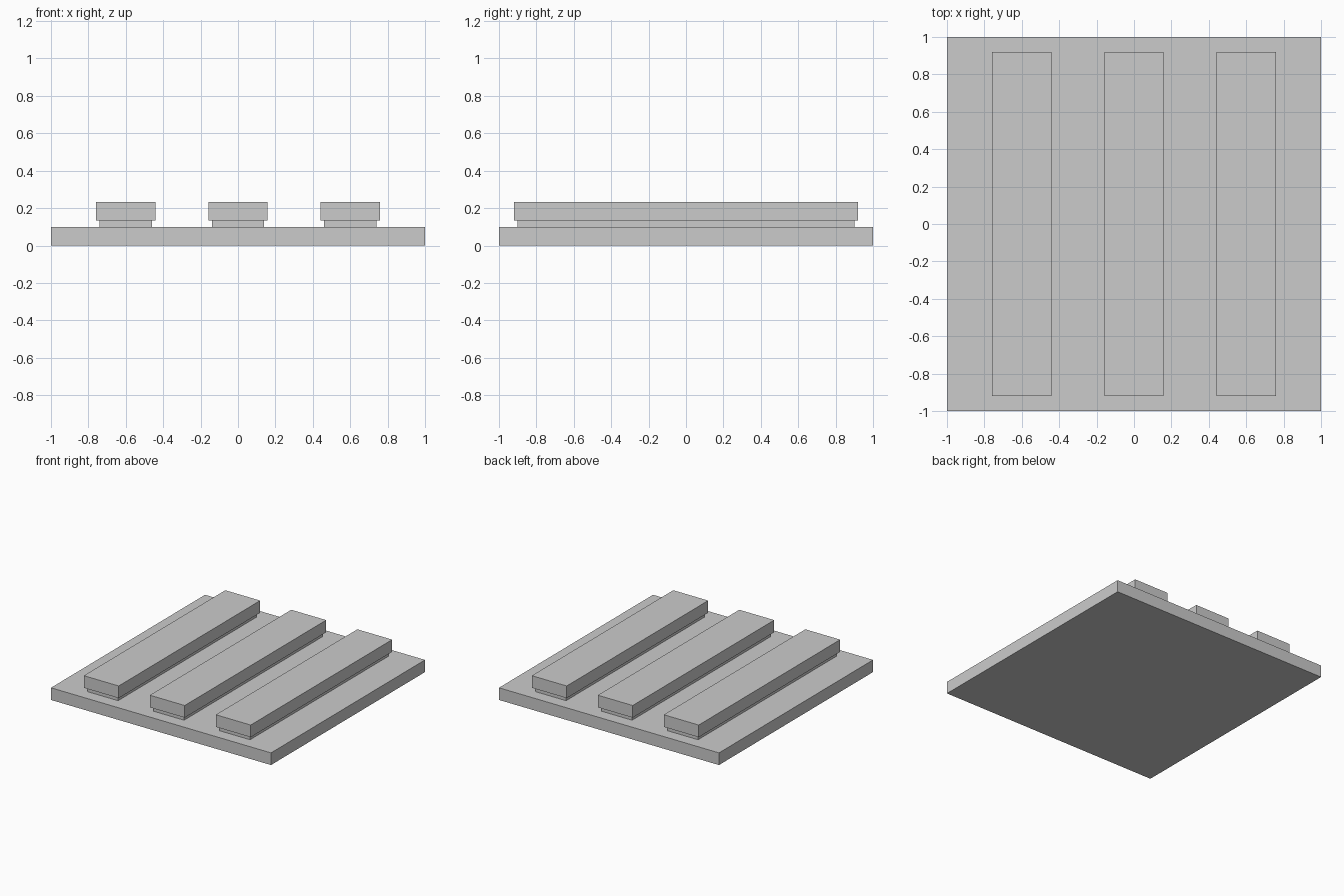
import bpy

if "Cube" in bpy.data.objects:
    bpy.data.objects.remove(bpy.data.objects["Cube"])


def box(name, x, width, depth, z0, z1):
    bpy.ops.mesh.primitive_cube_add(size=1, location=(x, 0, (z0 + z1) / 2))
    ob = bpy.context.object
    ob.name = name
    ob.scale = (width, depth, z1 - z0)
    bpy.ops.object.transform_apply(location=False, rotation=False, scale=True)
    return ob


# square base slab
box("base_plate", 0, 2.0, 2.0, 0.0, 0.10)

# three long rails: narrow riser under a wider cap
for side, x in (("left", -0.6), ("middle", 0.0), ("right", 0.6)):
    box(f"{side}_riser", x, 0.28, 1.80, 0.10, 0.133)
    box(f"{side}_cap", x, 0.317, 1.837, 0.133, 0.233)
